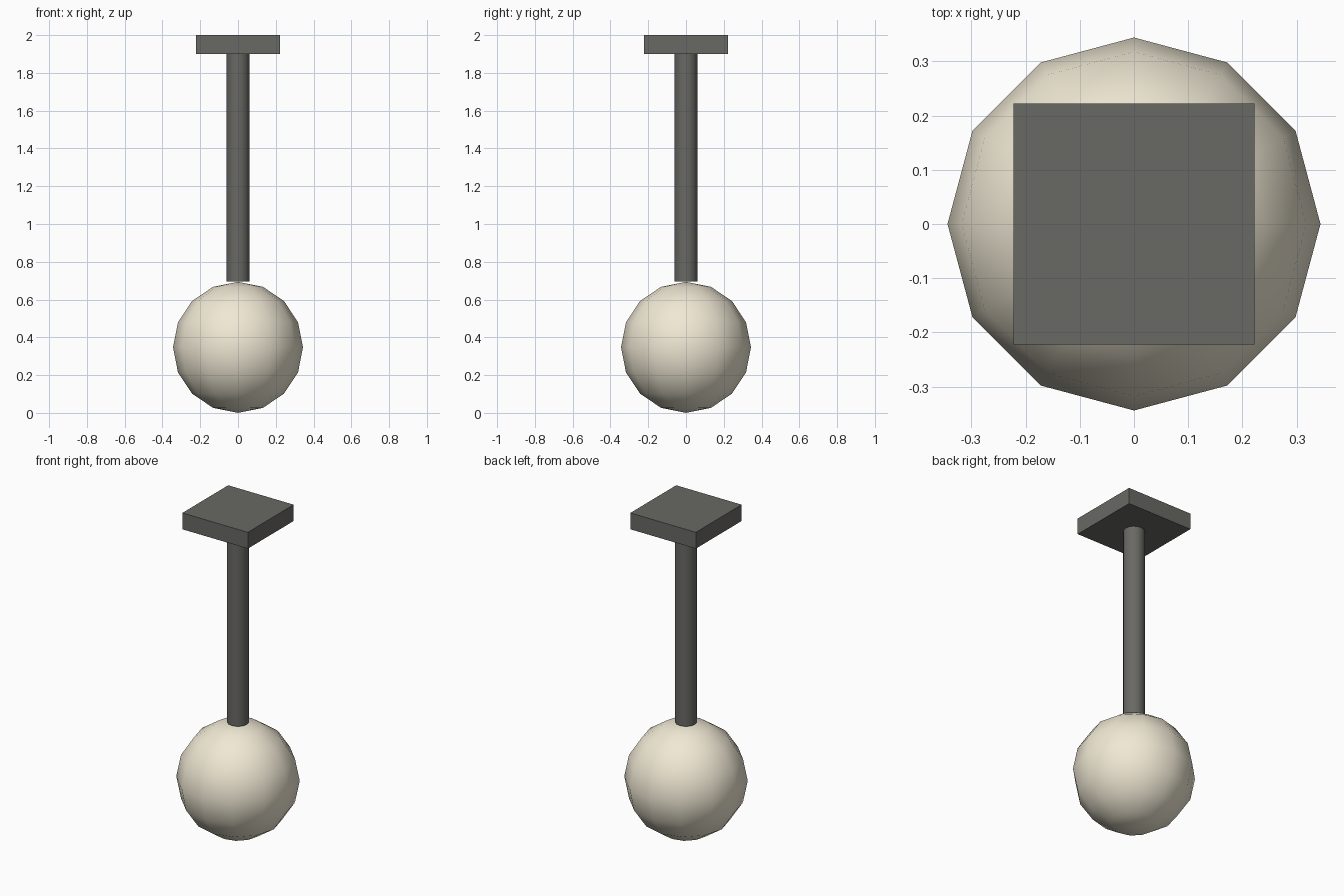
import bpy, math

if "Cube" in bpy.data.objects:
    bpy.data.objects.remove(bpy.data.objects["Cube"])


def material(name, color):
    m = bpy.data.materials.new(name)
    m.diffuse_color = (*color, 1)
    m.use_nodes = True
    m.node_tree.nodes["Principled BSDF"].inputs["Base Color"].default_value = m.diffuse_color
    return m


dark_metal = material("dark_metal", (0.14, 0.138, 0.128))
cream_glass = material("cream_glass", (0.87, 0.81, 0.66))


def finish(name, mat):
    ob = bpy.context.object
    ob.name = name
    ob.data.materials.append(mat)
    return ob


# Square ceiling plate
bpy.ops.mesh.primitive_cube_add(size=1, location=(0, 0, 1.95))
finish("ceiling_plate", dark_metal).dimensions = (0.444, 0.444, 0.1)
bpy.ops.object.transform_apply(location=False, rotation=False, scale=True)

# Hanging rod, from the top of the globe to the plate
bottom, top = 0.695, 1.9
bpy.ops.mesh.primitive_cylinder_add(vertices=16, radius=0.061, depth=top - bottom,
                                    location=(0, 0, (bottom + top) / 2))
finish("hanging_rod", dark_metal)
bpy.ops.object.shade_smooth_by_angle(angle=math.radians(40))

# Low-poly globe with smooth shading
bpy.ops.mesh.primitive_uv_sphere_add(segments=12, ring_count=8, radius=0.344,
                                     location=(0, 0, 0.347))
globe = finish("globe", cream_glass)
globe.scale.z = 0.347 / 0.344
bpy.ops.object.transform_apply(location=False, rotation=False, scale=True)
bpy.ops.object.shade_smooth()
